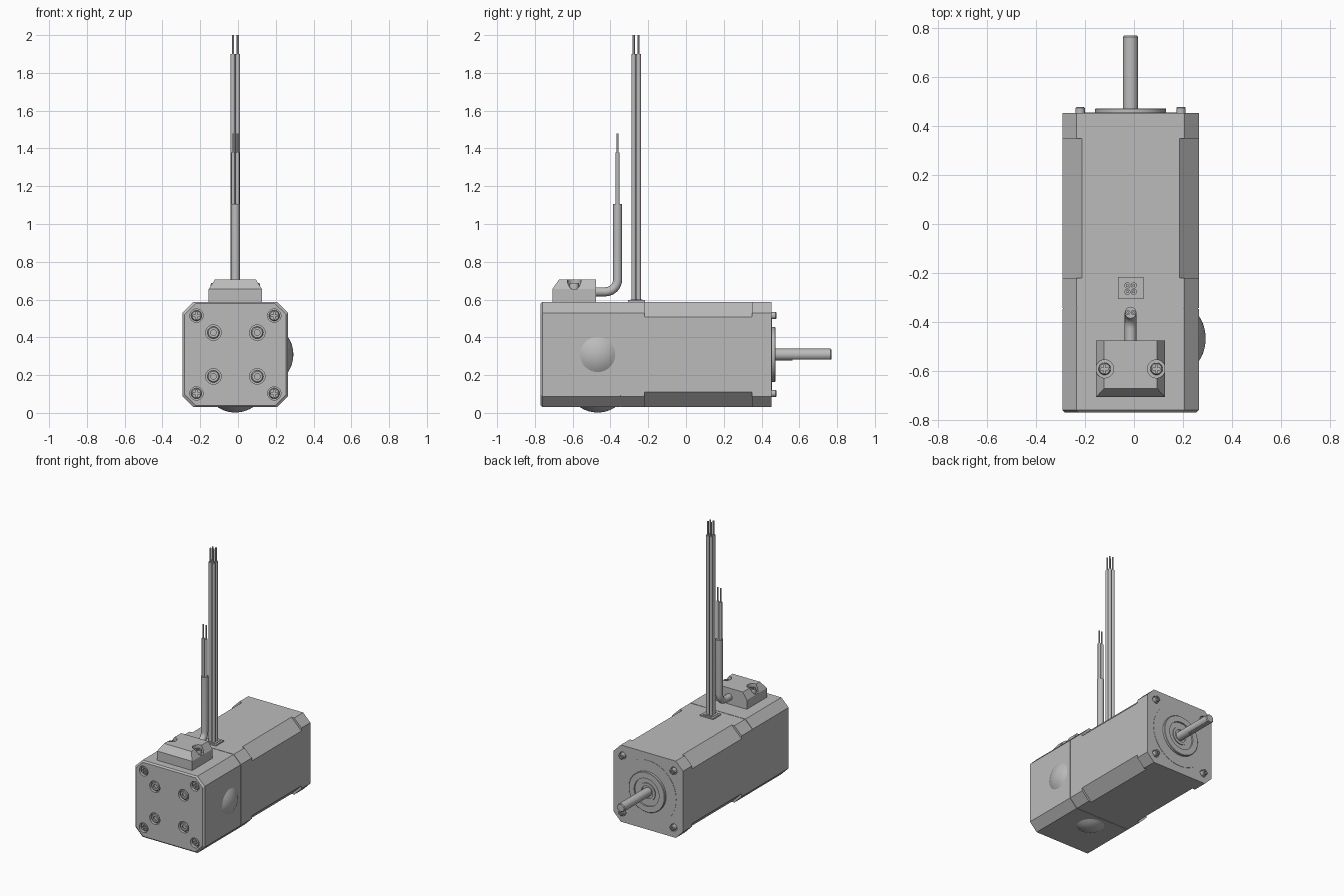
import bpy, bmesh, math
from mathutils import Vector

if "Cube" in bpy.data.objects:
    bpy.data.objects.remove(bpy.data.objects["Cube"])

CX, CZ, HALF = -0.014, 0.309, 0.279
X, Y, Z = Vector((1, 0, 0)), Vector((0, 1, 0)), Vector((0, 0, 1))

grey = bpy.data.materials.new("plain grey")
grey.use_nodes = True
grey.diffuse_color = (0.5, 0.5, 0.5, 1)
grey.node_tree.nodes["Principled BSDF"].inputs["Base Color"].default_value = (0.5, 0.5, 0.5, 1)


def finish(name, bm, smooth=True):
    bmesh.ops.recalc_face_normals(bm, faces=bm.faces)
    mesh = bpy.data.meshes.new(name)
    bm.to_mesh(mesh)
    bm.free()
    mesh.materials.append(grey)
    ob = bpy.data.objects.new(name, mesh)
    bpy.context.collection.objects.link(ob)
    if smooth:
        bpy.ops.object.select_all(action='DESELECT')
        bpy.context.view_layer.objects.active = ob
        ob.select_set(True)
        bpy.ops.object.shade_smooth_by_angle(angle=math.radians(30))
    return ob


def lathe(name, base, axis, profile, n=32):
    """Revolve (radius, distance) pairs around an axis through base."""
    bm = bmesh.new()
    u = axis.orthogonal().normalized()
    v = axis.cross(u)
    rings = []
    for r, d in profile:
        c = Vector(base) + axis * d
        if r == 0:
            rings.append([bm.verts.new(c)] * n)
        else:
            turns = [2 * math.pi * i / n for i in range(n)]
            rings.append([bm.verts.new(c + r * (u * math.cos(t) + v * math.sin(t))) for t in turns])
    for a, b in zip(rings, rings[1:]):
        for i in range(n):
            j = (i + 1) % n
            bm.faces.new(list(dict.fromkeys((a[i], a[j], b[j], b[i]))))
    return finish(name, bm)


def rod(name, base, axis, r, length, n=32):
    return lathe(name, base, axis, [(0, 0), (r, 0), (r, length), (0, length)], n)


def box(name, lo, hi):
    bm = bmesh.new()
    bmesh.ops.create_cube(bm, size=1)
    for v in bm.verts:
        v.co = [lo[i] if v.co[i] < 0 else hi[i] for i in range(3)]
    return finish(name, bm, False)


def section(name, y0, y1, c, inset=0, rim=0):
    """Square prism along y with cut corners; rim bevels the y0 end."""
    bm = bmesh.new()
    rows = [(y0, inset + rim), (y0 + rim, inset), (y1, inset)] if rim else [(y0, inset), (y1, inset)]
    rings = []
    for y, shrink in rows:
        h = HALF - shrink
        k = h - c
        pts = [(h, k), (k, h), (-k, h), (-h, k), (-h, -k), (-k, -h), (k, -h), (h, -k)]
        rings.append([bm.verts.new((CX + px, y, CZ + pz)) for px, pz in pts])
    bm.faces.new(rings[0])
    bm.faces.new(rings[-1])
    for a, b in zip(rings, rings[1:]):
        for i in range(8):
            bm.faces.new((a[i], a[(i + 1) % 8], b[(i + 1) % 8], b[i]))
    return finish(name, bm, False)


def cut(target, cutters):
    for c in cutters:
        m = target.modifiers.new("cut", 'BOOLEAN')
        m.operation, m.solver, m.object = 'DIFFERENCE', 'EXACT', c
        c.hide_render = True
        c.hide_viewport = True
        c.display_type = 'WIRE'


def corners(d):
    return [(CX + sx * d, CZ + sz * d) for sx in (-1, 1) for sz in (-1, 1)]


def cross_screw(name, base, axis, r, height):
    """Round screw head with a cross-shaped drive recess."""
    head = lathe(name, base, axis, [(0, 0), (r, 0), (r, height * 0.7), (r * 0.85, height), (0, height)])
    centre = Vector(base) + axis * height
    u = X
    v = axis.cross(u)
    slots = []
    for a, b in ((u, v), (v, u)):
        ext = [abs(a[i]) * r * 0.65 + abs(b[i]) * r * 0.16 + abs(axis[i]) * height * 0.5 for i in range(3)]
        slots.append(box(name + "_slot_cutter", centre - Vector(ext), centre + Vector(ext)))
    cut(head, slots)


# Housing sections
cover = section("rear_cover", -0.77, -0.347, 0.058, rim=0.01)
section("cover_seam", -0.347, -0.343, 0.058, inset=0.003)
section("stator_ring", -0.343, -0.22, 0.058)
section("stator_body", -0.22, 0.35, 0.08)
flange = section("mounting_flange", 0.35, 0.453, 0.058)

# Recessed fasteners on the rear, screw tips on the flange
holes = []
for x, z in corners(0.206):
    holes.append(rod("corner_hole_cutter", (x, -0.80, z), Y, 0.035, 0.055))
    cross_screw("cover_screw", (x, -0.745, z), -Y, 0.028, 0.018)
    lathe("screw_tip", (x, 0.44, z), Y, [(0, 0), (0.019, 0), (0.019, 0.034), (0.015, 0.038), (0.008, 0.038), (0.008, 0.03), (0, 0.03)])
for x, z in corners(0.116):
    holes.append(rod("bolt_hole_cutter", (x, -0.80, z), Y, 0.041, 0.05))
    lathe("rear_bolt", (x, -0.75, z), -Y, [(0, 0), (0.032, 0), (0.032, 0.012), (0.027, 0.016), (0.015, 0.016), (0.015, 0.006), (0, 0.006)])
cut(cover, holes)
cut(flange, [rod("tip_hole_cutter", (x, 0.44, z), Y, 0.026, 0.04) for x, z in corners(0.206)])

# Pilot boss and bearing seat
rod("flange_step", (CX, 0.44, CZ), Y, 0.225, 0.015, 64)
lathe("pilot_boss", (CX, 0.45, CZ), Y,
      [(0, 0), (0.145, 0), (0.145, 0.02), (0.142, 0.023), (0.1, 0.023), (0.1, 0.012), (0.065, 0.012),
       (0.065, 0.018), (0.045, 0.018), (0.045, 0.008), (0, 0.008)], 64)

# Output shaft with a flat underneath
shaft = lathe("output_shaft", (CX, 0.44, CZ), Y, [(0, 0), (0.031, 0), (0.031, 0.325), (0.026, 0.33), (0, 0.33)])
cut(shaft, [box("shaft_flat_cutter", (CX - 0.05, 0.565, CZ - 0.05), (CX + 0.05, 0.8, CZ - 0.026))])

# Domed plugs on the side and underside
R, H = 0.093, 0.028
ball = (R * R + H * H) / (2 * H)
dome = [(R, -0.01)] + [(R * (1 - i / 6), math.sqrt(ball ** 2 - (R * (1 - i / 6)) ** 2) - ball + H) for i in range(6)] + [(0, H)]
lathe("side_plug", (CX + HALF, -0.468, CZ), X, dome, 48)
lathe("bottom_plug", (CX, -0.468, CZ - HALF), -Z, dome, 48)

# Terminal box with three sloping sides
bm = bmesh.new()
rings = []
for z, inset in ((0.58, 0), (0.655, 0), (0.705, 0.032)):
    x0, x1, y0 = CX - 0.141 + inset, CX + 0.141 - inset, -0.708 + inset * 1.1
    rings.append([bm.verts.new(p) for p in ((x0, y0, z), (x1, y0, z), (x1, -0.477, z), (x0, -0.477, z))])
bm.faces.new(rings[0])
bm.faces.new(rings[-1])
for a, b in zip(rings, rings[1:]):
    for i in range(4):
        bm.faces.new((a[i], a[(i + 1) % 4], b[(i + 1) % 4], b[i]))
terminal = finish("terminal_box", bm, False)
pockets = []
for side in (-1, 1):
    x = CX + side * 0.106
    pockets.append(rod("box_screw_cutter", (x, -0.592, 0.656), Z, 0.037, 0.1))
    cross_screw("box_screw", (x, -0.592, 0.65), Z, 0.025, 0.038)
cut(terminal, pockets)

# Signal cable bending from the box to vertical
curve = bpy.data.curves.new("signal_cable", 'CURVE')
curve.dimensions = '3D'
curve.bevel_depth, curve.bevel_resolution, curve.use_fill_caps = 0.024, 6, True
bend = 0.065
path = [(-0.5, 0.641)]
for i in range(9):
    t = math.pi / 2 * i / 8
    path.append((-0.362 - bend + bend * math.sin(t), 0.641 + bend - bend * math.cos(t)))
path.append((-0.362, 1.105))
spline = curve.splines.new('POLY')
spline.points.add(len(path) - 1)
for p, (y, z) in zip(spline.points, path):
    p.co = (CX, y, z, 1)
spline.use_smooth = True
curve.materials.append(grey)
cable = bpy.data.objects.new("signal_cable", curve)
bpy.context.collection.objects.link(cable)
for side in (-1, 1):
    x = CX + side * 0.0115
    rod("signal_wire", (x, -0.362, 1.09), Z, 0.0105, 0.288, 16)
    rod("signal_wire_tip", (x, -0.362, 1.37), Z, 0.005, 0.108, 12)

# Power leads through a grommet plate
box("lead_grommet", (CX - 0.052, -0.307, 0.57), (CX + 0.052, -0.217, 0.597))
box("lead_grommet_inner", (CX - 0.038, -0.294, 0.57), (CX + 0.038, -0.23, 0.6))
for sx in (-1, 1):
    for sy in (-1, 1):
        x, y = CX + sx * 0.013, -0.264 + sy * 0.013
        rod("power_lead", (x, y, 0.58), Z, 0.0125, 1.32, 16)
        rod("power_lead_tip", (x, y, 1.89), Z, 0.006, 0.11, 12)
